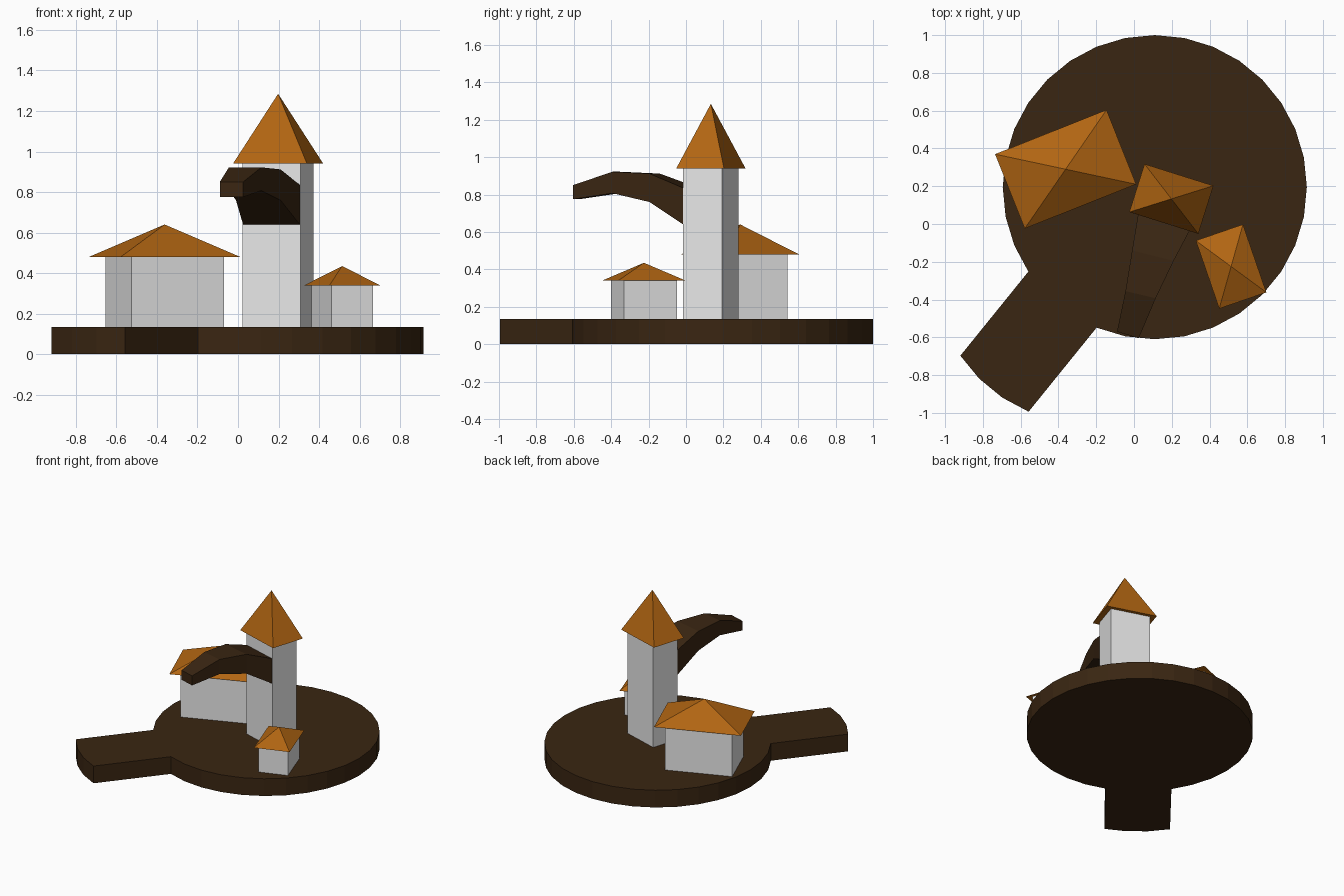
import bpy
import bmesh
from math import sin, cos, tau, radians

cube = bpy.data.objects.get("Cube")
if cube:
    bpy.data.objects.remove(cube, do_unlink=True)


def material(name, color):
    mat = bpy.data.materials.new(name)
    mat.use_nodes = True
    mat.diffuse_color = color
    bsdf = next(n for n in mat.node_tree.nodes if n.type == 'BSDF_PRINCIPLED')
    bsdf.inputs["Base Color"].default_value = color
    return mat


brown = material("dark brown", (0.042, 0.019, 0.006, 1))
grey = material("light grey", (0.8, 0.8, 0.8, 1))
orange = material("burnt orange", (0.44, 0.13, 0.006, 1))


def finish(bm, name, mat):
    bmesh.ops.recalc_face_normals(bm, faces=bm.faces)
    mesh = bpy.data.meshes.new(name)
    bm.to_mesh(mesh)
    bm.free()
    mesh.materials.append(mat)
    obj = bpy.data.objects.new(name, mesh)
    bpy.context.collection.objects.link(obj)
    return obj


def loft(name, rings, mat):
    """Join closed rings of equal length and cap both ends."""
    bm = bmesh.new()
    loops = [[bm.verts.new(p) for p in ring] for ring in rings]
    for a, b in zip(loops, loops[1:]):
        for i in range(len(a)):
            j = (i + 1) % len(a)
            bm.faces.new((a[i], a[j], b[j], b[i]))
    bm.faces.new(loops[0])
    bm.faces.new(loops[-1])
    return finish(bm, name, mat)


def pyramid(name, size, base, apex, mat):
    """Four-sided roof with a flat underside."""
    bm = bmesh.new()
    w, d = size[0] / 2, size[1] / 2
    ring = [bm.verts.new((x, y, base)) for x, y in
            ((-w, -d), (w, -d), (w, d), (-w, d))]
    tip = bm.verts.new((0, 0, apex))
    bm.faces.new(ring)
    for i in range(4):
        bm.faces.new((ring[i], ring[(i + 1) % 4], tip))
    return finish(bm, name, mat)


# Round base with a straight walkway pushed out of three of its sides
BASE_TOP = 0.135
SIDES, FIRST, LAST = 32, 19, 22
outline = []
for i in range(SIDES):
    a = tau * i / SIDES
    x, y = 0.11 + 0.805 * cos(a), 0.195 + 0.805 * sin(a)
    if i == FIRST:
        outline.append((x, y))
    if FIRST <= i <= LAST:
        outline.append((x - 0.36, y - 0.445))
    else:
        outline.append((x, y))
    if i == LAST:
        outline.append((x, y))
loft("base", [[(x, y, z) for x, y in outline] for z in (0, BASE_TOP)], brown)


# Buildings: box walls under an overhanging pyramid roof
def building(name, center, angle, walls, roof, eave, apex):
    w, d = walls[0] / 2, walls[1] / 2
    plan = ((-w, -d), (w, -d), (w, d), (-w, d))
    body = loft(name + "_walls",
                [[(x, y, z) for x, y in plan] for z in (BASE_TOP, eave)], grey)
    cap = pyramid(name + "_roof", roof, eave, apex, orange)
    for obj in (body, cap):
        obj.location = (*center, 0)
        obj.rotation_euler.z = radians(angle)


building("tower", (0.198, 0.133), -17.5, (0.3, 0.217), (0.383, 0.267), 0.94, 1.285)
building("large_house", (-0.362, 0.29), 21.7, (0.49, 0.35), (0.635, 0.424), 0.48, 0.64)
building("small_house", (0.514, -0.225), 19, (0.217, 0.3), (0.264, 0.381), 0.34, 0.435)

# Tapering curved spout: left x, y, right x, y, bottom, top
stations = (
    (0.025, 0.07, 0.305, -0.015, 0.64, 0.835),
    (-0.01, -0.14, 0.21, -0.195, 0.76, 0.912),
    (-0.045, -0.355, 0.115, -0.393, 0.807, 0.922),
    (-0.09, -0.57, 0.025, -0.605, 0.775, 0.85),
)
loft("spout", [[(lx, ly, b), (rx, ry, b), (rx, ry, t), (lx, ly, t)]
               for lx, ly, rx, ry, b, t in stations], brown)
